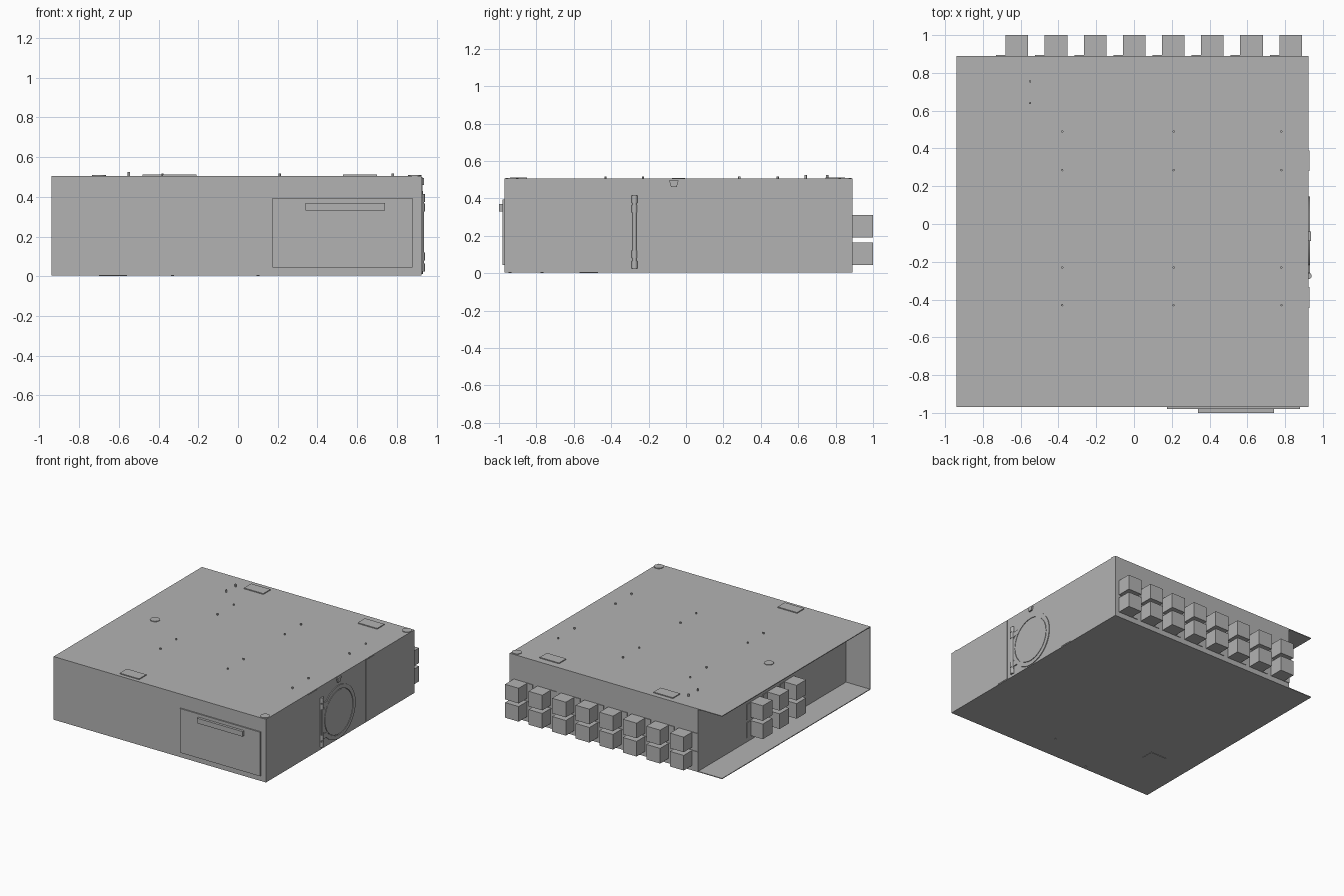
import bpy, bmesh, math
from mathutils import Matrix, Vector

if "Cube" in bpy.data.objects:
    bpy.data.objects.remove(bpy.data.objects["Cube"])

grey = bpy.data.materials.new("plain_grey")
grey.diffuse_color = (0.45, 0.45, 0.45, 1)
grey.use_nodes = True
grey.node_tree.nodes["Principled BSDF"].inputs["Base Color"].default_value = grey.diffuse_color


def finish(name, bm, smooth=False):
    bmesh.ops.recalc_face_normals(bm, faces=bm.faces[:])
    mesh = bpy.data.meshes.new(name)
    bm.to_mesh(mesh)
    bm.free()
    mesh.materials.append(grey)
    obj = bpy.data.objects.new(name, mesh)
    bpy.context.collection.objects.link(obj)
    if smooth:
        bpy.ops.object.select_all(action='DESELECT')
        obj.select_set(True)
        bpy.context.view_layer.objects.active = obj
        bpy.ops.object.shade_smooth_by_angle(angle=math.radians(30))
    return obj


def boxes(name, ranges):
    """One object from (x0, x1, y0, y1, z0, z1) blocks."""
    bm = bmesh.new()
    for x0, x1, y0, y1, z0, z1 in ranges:
        m = Matrix.Translation(((x0 + x1) / 2, (y0 + y1) / 2, (z0 + z1) / 2))
        m = m @ Matrix.Diagonal((x1 - x0, y1 - y0, z1 - z0, 1))
        bmesh.ops.create_cube(bm, size=1, matrix=m)
    return finish(name, bm)


def cylinders(name, items, segments=16):
    """One object from (centre, radius, length) upright cylinders."""
    bm = bmesh.new()
    for c, r, h in items:
        bmesh.ops.create_cone(bm, cap_ends=True, segments=segments, radius1=r,
                              radius2=r, depth=h, matrix=Matrix.Translation(c))
    return finish(name, bm, True)


def side_ring(name, cy, cz, r_in, r_out, x0, x1, n=64):
    """Flat ring standing on the right wall."""
    bm = bmesh.new()
    prof = [(r_in, x0), (r_out, x0), (r_out, x1), (r_in, x1)]
    loops = []
    for i in range(n):
        a = 2 * math.pi * i / n
        loops.append([bm.verts.new((x, cy + r * math.cos(a), cz + r * math.sin(a)))
                      for r, x in prof])
    for i in range(n):
        a, b = loops[i], loops[(i + 1) % n]
        for j in range(4):
            k = (j + 1) % 4
            bm.faces.new((a[j], a[k], b[k], b[j]))
    return finish(name, bm, True)


L, R, F, B = -0.94, 0.925, -0.97, 0.89
BOT, TOP, T = 0.004, 0.505, 0.006
WALL = -0.73

# Cabinet: overhanging plates leave the left bay open
boxes("top_plate", [(L, R, F, B, TOP - T, TOP)])
boxes("bottom_plate", [(L, R, F, B, BOT, BOT + T)])
boxes("front_panel", [(L, R, F, F + T, BOT + T, TOP - T)])
boxes("cabinet_core", [(WALL, R, F + T, B, BOT + T, TOP - T)])

# Connector blocks in two rows: eight columns behind, three on the left
rows = [(0.045, 0.165), (0.19, 0.31)]
columns = [-0.62 + 0.207 * i for i in range(8)]
boxes("rear_blocks", [(c - 0.06, c + 0.06, B, 1.0, a, b) for c in columns for a, b in rows])
boxes("rear_flanges", [(c - 0.11, c - 0.06, B, B + 0.005, a, b) for c in columns for a, b in rows])
sides = [0.177 - 0.212 * i for i in range(3)]
boxes("left_blocks", [(WALL - 0.11, WALL, c - 0.06, c + 0.06, a, b) for c in sides for a, b in rows])
boxes("left_flanges", [(WALL - 0.005, WALL, c + 0.06, c + 0.11, a, b) for c in sides for a, b in rows])

# Front hatch and its bar handle
boxes("front_hatch", [(0.175, 0.88, F - 0.01, F, 0.045, 0.395)])
boxes("hatch_handle", [(0.34, 0.74, -1.0, F - 0.01, 0.33, 0.37)])

# Top: raised pads, round caps and pins
boxes("top_pads", [(x - 0.085, x + 0.085, y - 0.045, y + 0.045, TOP, TOP + 0.007)
                   for x, y in [(-0.395, 0.805), (0.615, 0.79), (-0.295, -0.895)]])
cylinders("top_caps", [((x, y, TOP + 0.002), 0.035, 0.006)
                       for x, y in [(-0.70, -0.04), (0.89, -0.93), (0.89, 0.85)]], 32)
pins = [((x, y, TOP + 0.005), 0.006, 0.014)
        for x in (-0.38, 0.21, 0.78) for y in (-0.43, -0.23, 0.285, 0.49)]
pins += [((-0.55, y, TOP + 0.009), 0.006, 0.024) for y in (0.64, 0.755)]
cylinders("top_pins", pins, 12)

# Underside: plate and rivets
boxes("under_plate", [(-0.70, -0.56, -0.57, -0.47, 0.001, BOT)])
cylinders("under_rivets", [((x, y, 0.003), 0.008, 0.006)
                           for x, y in [(-0.33, -0.94), (0.1, -0.77)]], 12)

# Right wall: upright straps
boxes("side_straps", [(R, R + 0.003, a, b, BOT + T, TOP - T)
                      for a, b in [(-0.446, -0.333), (0.28, 0.39)]])

# Round door: flange ring, lid disc, hinge and latch tab
CY, CZ = -0.065, 0.22
side_ring("door_flange", CY, CZ, 0.179, 0.21, R - 0.002, R + 0.006)
bm = bmesh.new()
bmesh.ops.create_cone(bm, cap_ends=True, segments=64, radius1=0.174, radius2=0.174, depth=0.008,
                      matrix=Matrix.Translation((R + 0.002, CY, CZ)) @ Matrix.Rotation(math.pi / 2, 4, 'Y'))
finish("door_lid", bm, True)
boxes("hinge_arms", [(R, R + 0.008, -0.275, -0.205, z - 0.02, z + 0.02) for z in (0.345, 0.10)])
boxes("hinge_leaf", [(R, R + 0.006, -0.29, -0.258, 0.06, 0.38)])
cylinders("hinge_rod", [((R + 0.002, -0.275, 0.22), 0.011, 0.37)]
          + [((R, -0.275, z), 0.016, h) for z, h in
             ((0.045, 0.04), (0.10, 0.04), (0.345, 0.04), (0.395, 0.04))])
bm = bmesh.new()
tab = [(CY - 0.025, 0.495), (CY - 0.015, 0.46), (CY + 0.015, 0.46), (CY + 0.025, 0.495)]
face = bm.faces.new([bm.verts.new((R, y, z)) for y, z in tab])
new = bmesh.ops.extrude_face_region(bm, geom=[face])["geom"]
bmesh.ops.translate(bm, vec=Vector((0.012, 0, 0)),
                    verts=[v for v in new if isinstance(v, bmesh.types.BMVert)])
finish("latch_tab", bm)
